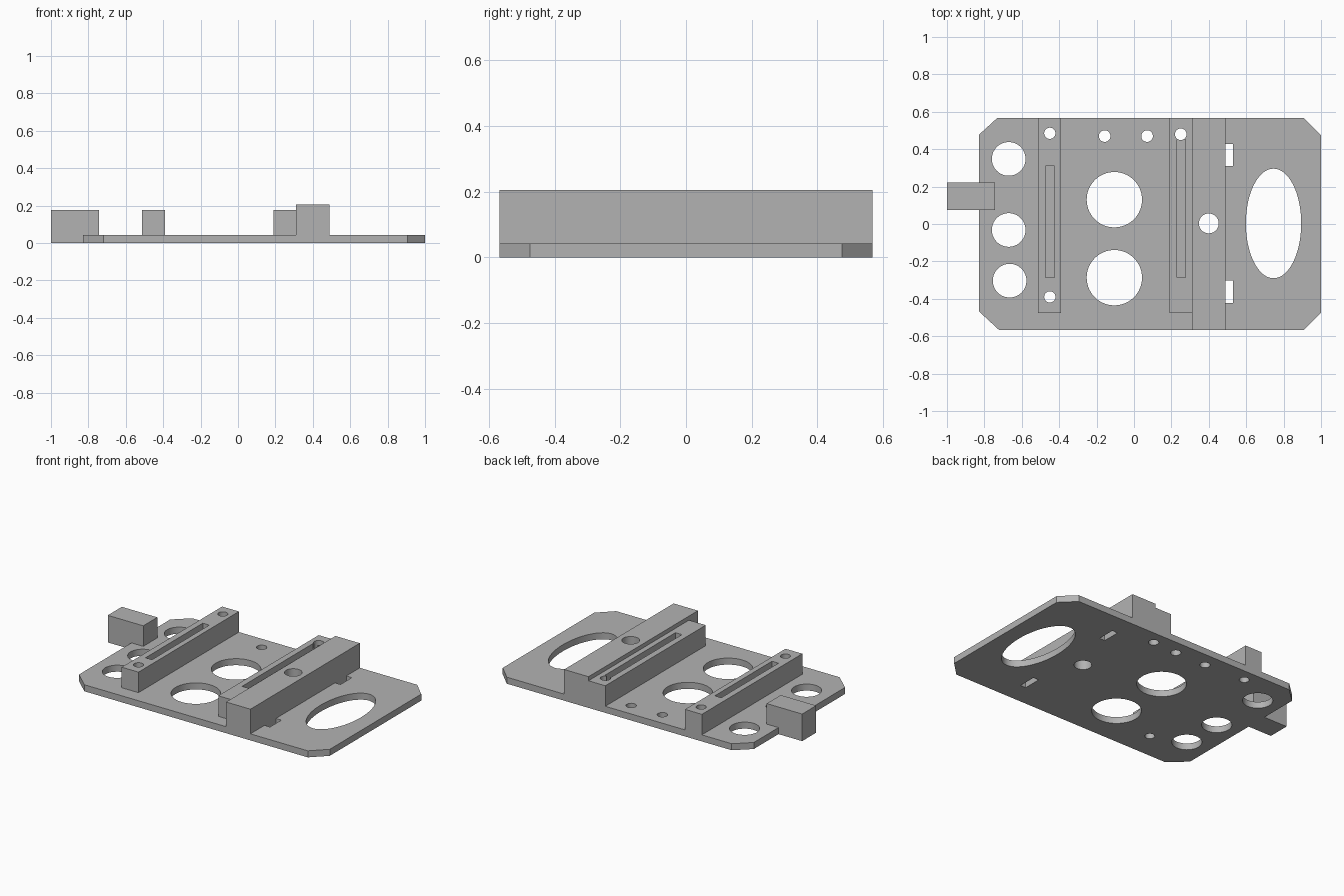
import bpy, bmesh, math

cube = bpy.data.objects.get("Cube")
if cube:
    bpy.data.objects.remove(cube, do_unlink=True)

grey = bpy.data.materials.new("plain grey")
grey.use_nodes = True
colour = (0.45, 0.45, 0.45, 1)
grey.diffuse_color = colour
grey.node_tree.nodes["Principled BSDF"].inputs["Base Color"].default_value = colour

THICK = 0.043      # base plate thickness
RAIL_TOP = 0.178   # rail and end block height


def prism(name, outline, lo, hi, along="z"):
    """Extrude a 2D outline between lo and hi, along z or y."""
    place = (lambda a, b, t: (a, b, t)) if along == "z" else (lambda a, b, t: (a, t, b))
    bm = bmesh.new()
    low = [bm.verts.new(place(a, b, lo)) for a, b in outline]
    high = [bm.verts.new(place(a, b, hi)) for a, b in outline]
    bm.faces.new(low)
    bm.faces.new(high)
    for i in range(len(low)):
        j = (i + 1) % len(low)
        bm.faces.new((low[i], low[j], high[j], high[i]))
    bmesh.ops.recalc_face_normals(bm, faces=bm.faces)
    mesh = bpy.data.meshes.new(name)
    bm.to_mesh(mesh)
    bm.free()
    obj = bpy.data.objects.new(name, mesh)
    bpy.context.collection.objects.link(obj)
    mesh.materials.append(grey)
    return obj


def rect(x0, x1, y0, y1):
    return [(x0, y0), (x1, y0), (x1, y1), (x0, y1)]


def ellipse(x, y, rx, ry=None, steps=64):
    ry = ry or rx
    turns = [2 * math.pi * i / steps for i in range(steps)]
    return [(x + rx * math.cos(t), y + ry * math.sin(t)) for t in turns]


def cut(obj, outlines, floor=-0.1):
    """Cut each outline down through the part as far as floor."""
    for outline in outlines:
        cutter = prism("cutter", outline, floor, 0.4)
        cutter.hide_render = True
        mod = obj.modifiers.new("cut", "BOOLEAN")
        mod.operation, mod.solver, mod.object = "DIFFERENCE", "EXACT", cutter
        with bpy.context.temp_override(object=obj, active_object=obj):
            bpy.ops.object.modifier_apply(modifier=mod.name)
        bpy.data.objects.remove(cutter, do_unlink=True)


# Holes that pass through both the plate and the part above
rail_holes = {
    "right_rail": [ellipse(-0.45, 0.485, 0.03), ellipse(-0.45, -0.39, 0.03)],
    "left_rail": [ellipse(0.25, 0.48, 0.031)],
}
beam_hole = ellipse(0.4, 0.003, 0.053)

# Base plate with chamfered corners
plate = prism("base_plate", [
    (-0.72, -0.568), (0.905, -0.568), (1, -0.475), (1, 0.475),
    (0.905, 0.568), (-0.73, 0.568), (-0.828, 0.478), (-0.828, -0.468)], 0, THICK)
cut(plate, [ellipse(-0.67, y, 0.09) for y in (0.348, -0.032)])
cut(plate, [ellipse(-0.665, -0.303, 0.09)])
cut(plate, [ellipse(-0.105, y, 0.148) for y in (0.13, -0.287)])
cut(plate, [ellipse(x, 0.47, 0.031) for x in (-0.157, 0.07)])
cut(plate, [ellipse(0.746, 0.003, 0.148, 0.293)])
cut(plate, [rect(0.488, 0.528, 0.31, 0.428), rect(0.488, 0.528, -0.422, -0.303)])
cut(plate, rail_holes["right_rail"] + rail_holes["left_rail"] + [beam_hole])

# Slotted rails
for name, x, slot_end in (("right_rail", -0.452, 0.31), ("left_rail", 0.25, 0.452)):
    rail = prism(name, rect(x - 0.061, x + 0.061, -0.475, 0.568), THICK, RAIL_TOP)
    cut(rail, [rect(x - 0.021, x + 0.026, -0.285, slot_end)], THICK + 0.002)
    cut(rail, rail_holes[name])

# Tall cross beam beside the left rail
beam = prism("cross_beam", rect(0.311, 0.488, -0.568, 0.568), THICK, 0.205)
cut(beam, [beam_hole])

# Overhanging end block, stepped to sit over the plate edge
prism("end_block", [(-1, 0), (-0.828, 0), (-0.828, THICK), (-0.742, THICK),
                    (-0.742, RAIL_TOP), (-1, RAIL_TOP)], 0.076, 0.222, "y")

# Smooth round walls, crisp edges
for obj in bpy.context.collection.objects:
    obj.select_set(obj.type == "MESH")
bpy.context.view_layer.objects.active = plate
bpy.ops.object.shade_smooth_by_angle(angle=math.radians(30))
